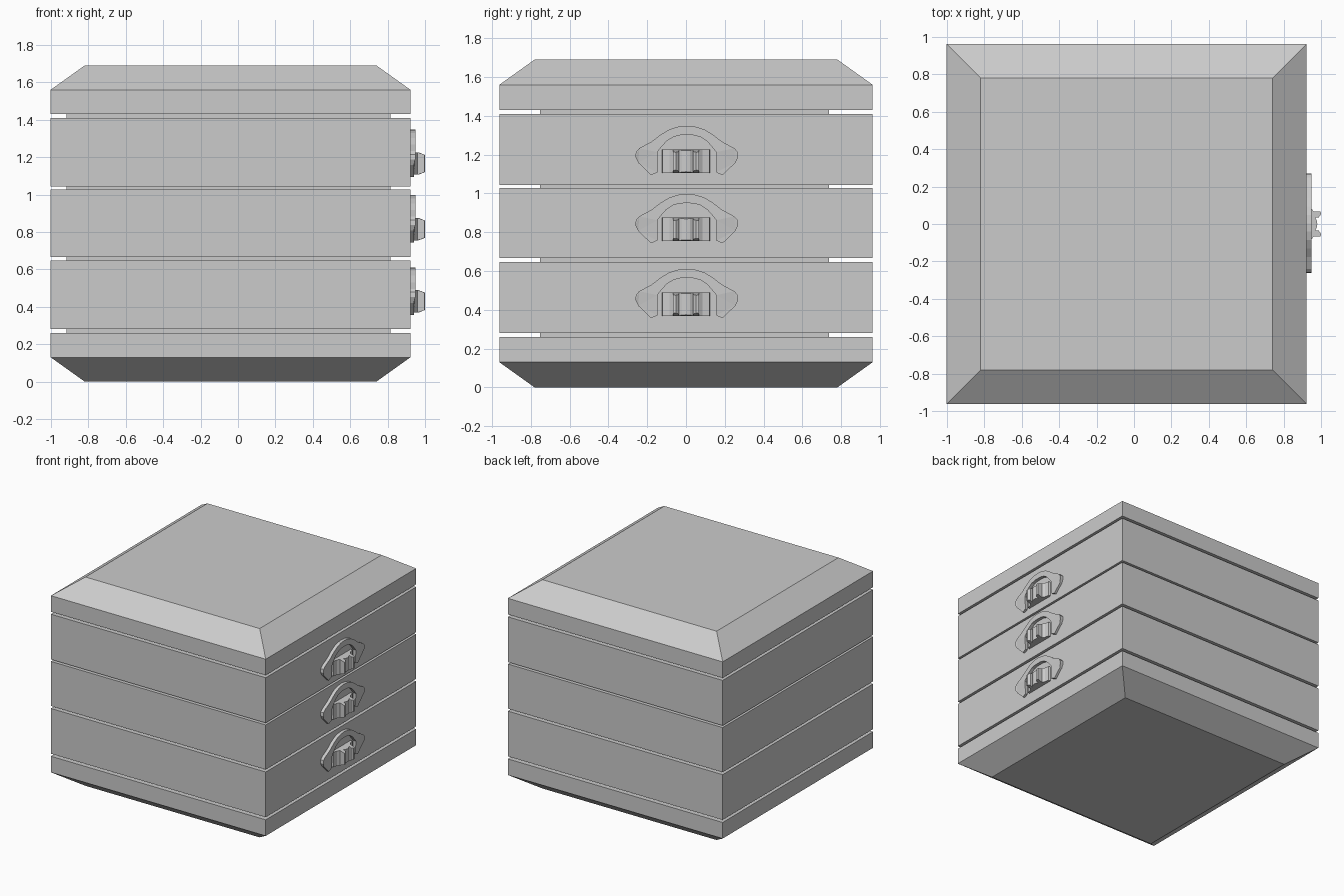
import bpy, bmesh

if "Cube" in bpy.data.objects:
    bpy.data.objects.remove(bpy.data.objects["Cube"])

CX = -0.04          # body centre in x (handles fill the rest)


def make(name, bm):
    bmesh.ops.recalc_face_normals(bm, faces=bm.faces)
    me = bpy.data.meshes.new(name)
    bm.to_mesh(me)
    bm.free()
    ob = bpy.data.objects.new(name, me)
    bpy.context.collection.objects.link(ob)
    return ob


def loft(name, rings):
    """Skin closed rings of points and cap both ends."""
    bm = bmesh.new()
    rows = [[bm.verts.new(p) for p in r] for r in rings]
    n = len(rows[0])
    for a, b in zip(rows, rows[1:]):
        for i in range(n):
            j = (i + 1) % n
            bm.faces.new((a[i], a[j], b[j], b[i]))
    bm.faces.new(rows[0])
    bm.faces.new(rows[-1])
    return make(name, bm)


def rect(hx, hy, z, cx=CX, cy=0):
    return [(cx + sx * hx, cy + sy * hy, z)
            for sx, sy in ((-1, -1), (1, -1), (1, 1), (-1, 1))]


H, R = 0.962, 0.78   # full and tapered half widths

# Tapered base and lid
loft("base", [rect(R, R, 0), rect(H, H, 0.13), rect(H, H, 0.26)])
loft("lid", [rect(H, H, 1.43), rect(H, H, 1.56), rect(R, R, 1.69)])

# Drawers
drawers = [(0.281, 0.647), (0.667, 1.028), (1.044, 1.41)]
for i, (a, b) in enumerate(drawers):
    loft(f"drawer_{i + 1}", [rect(H, H, a), rect(H, H, b)])

# Recessed spacers in the gaps
for i, (a, b) in enumerate([(0.26, 0.281), (0.647, 0.667), (1.028, 1.044), (1.41, 1.43)]):
    loft(f"spacer_{i + 1}", [rect(0.866, 0.745, z, -0.05, -0.007) for z in (a, b)])

# Half outline of the arched handle plate (y, z below plate top)
outer = [(0, 0), (0.045, -0.004), (0.09, -0.018), (0.135, -0.045), (0.18, -0.08),
         (0.245, -0.115), (0.262, -0.133), (0.265, -0.16), (0.25, -0.19), (0.185, -0.254)]
inner = [(0.152, -0.24), (0.152, -0.135), (0.13, -0.108), (0.105, -0.08),
         (0.07, -0.057), (0.035, -0.048), (0, -0.047)]
half = outer + inner
plate = half + [(-y, z) for y, z in reversed(half[1:-1])]

# Half cross-section of the pull with its two grip fins (x, y)
pull_half = [(0.92, 0.125), (0.94, 0.12), (0.947, 0.085), (0.96, 0.066), (0.998, 0.066),
             (1.0, 0.052), (0.988, 0.036), (0.968, 0.036), (0.977, 0.02), (0.98, 0)]
pull = pull_half + [(x, -y) for x, y in reversed(pull_half[:-1])]


def pull_ring(zc, side):
    """End of the pull, narrowing in height towards its front."""
    ring = []
    for x, y in pull:
        h = 0.06 - max(0, x - 0.965) * 0.4
        ring.append((x, y, zc + side * h))
    return ring


for i, top in enumerate((0.611, 0.997, 1.348)):
    # Arched plate
    bm = bmesh.new()
    face = bm.faces.new([bm.verts.new((0.918, y + 0.004, top + z)) for y, z in plate])
    ext = bmesh.ops.extrude_face_region(bm, geom=[face])
    for v in ext["geom"]:
        if isinstance(v, bmesh.types.BMVert):
            # Lower lobes sit a little flatter than the arch
            v.co.x = 0.948 if v.co.z > top - 0.17 else 0.94
    bmesh.ops.triangulate(bm, faces=[f for f in bm.faces if len(f.verts) > 4])
    make(f"handle_plate_{i + 1}", bm)
    # Finned pull
    loft(f"handle_pull_{i + 1}", [pull_ring(top - 0.182, -1), pull_ring(top - 0.182, 1)])
